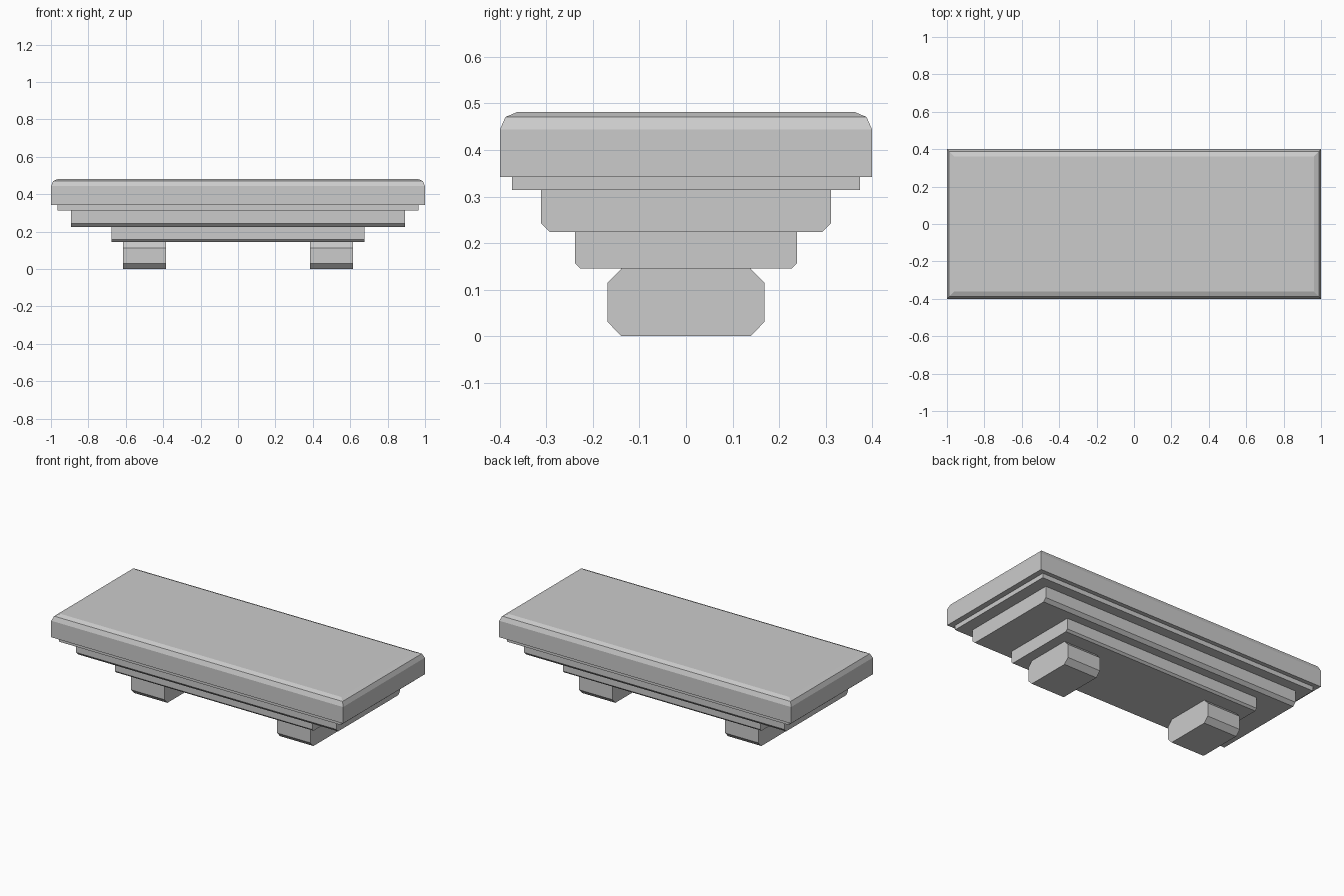
import bpy, bmesh

old = bpy.data.objects.get("Cube")
if old:
    bpy.data.objects.remove(old, do_unlink=True)

stone = bpy.data.materials.new("grey stone")
stone.use_nodes = True
GREY = (0.6, 0.6, 0.6, 1)
stone.diffuse_color = GREY
stone.node_tree.nodes["Principled BSDF"].inputs["Base Color"].default_value = GREY


def loft(name, rings, x=0):
    """Stack rectangles given as (half width, half depth, height) into a closed solid."""
    bm = bmesh.new()
    loops = [[bm.verts.new((sx * w, sy * d, z))
              for sx, sy in ((-1, -1), (1, -1), (1, 1), (-1, 1))]
             for w, d, z in rings]
    for low, high in zip(loops, loops[1:]):
        for i in range(4):
            j = (i + 1) % 4
            bm.faces.new((low[i], low[j], high[j], high[i]))
    bm.faces.new(loops[0][::-1])
    bm.faces.new(loops[-1])
    mesh = bpy.data.meshes.new(name)
    bm.to_mesh(mesh)
    bm.free()
    mesh.materials.append(stone)
    obj = bpy.data.objects.new(name, mesh)
    obj.location.x = x
    bpy.context.collection.objects.link(obj)
    return obj


def tier(name, w, d, bottom, top, cut):
    """Block whose long lower edges are chamfered."""
    return loft(name, [(w, d - cut, bottom), (w, d, bottom + cut), (w, d, top)])


# Slab with rounded upper rim
loft("top_slab", [(1, 0.4, 0.342), (1, 0.4, 0.444), (0.988, 0.388, 0.471), (0.962, 0.362, 0.482)])

# Stepped tiers beneath the slab
loft("slab_lip", [(0.966, 0.374, 0.314), (0.966, 0.374, 0.342)])
tier("upper_tier", 0.892, 0.312, 0.224, 0.314, 0.019)
tier("lower_tier", 0.677, 0.239, 0.145, 0.224, 0.012)

# Pair of feet, chamfered front and back
for side, name in ((1, "left_foot"), (-1, "right_foot")):
    loft(name, [(0.114, 0.139, 0), (0.114, 0.169, 0.031), (0.114, 0.169, 0.114), (0.114, 0.139, 0.145)],
         side * 0.5)
